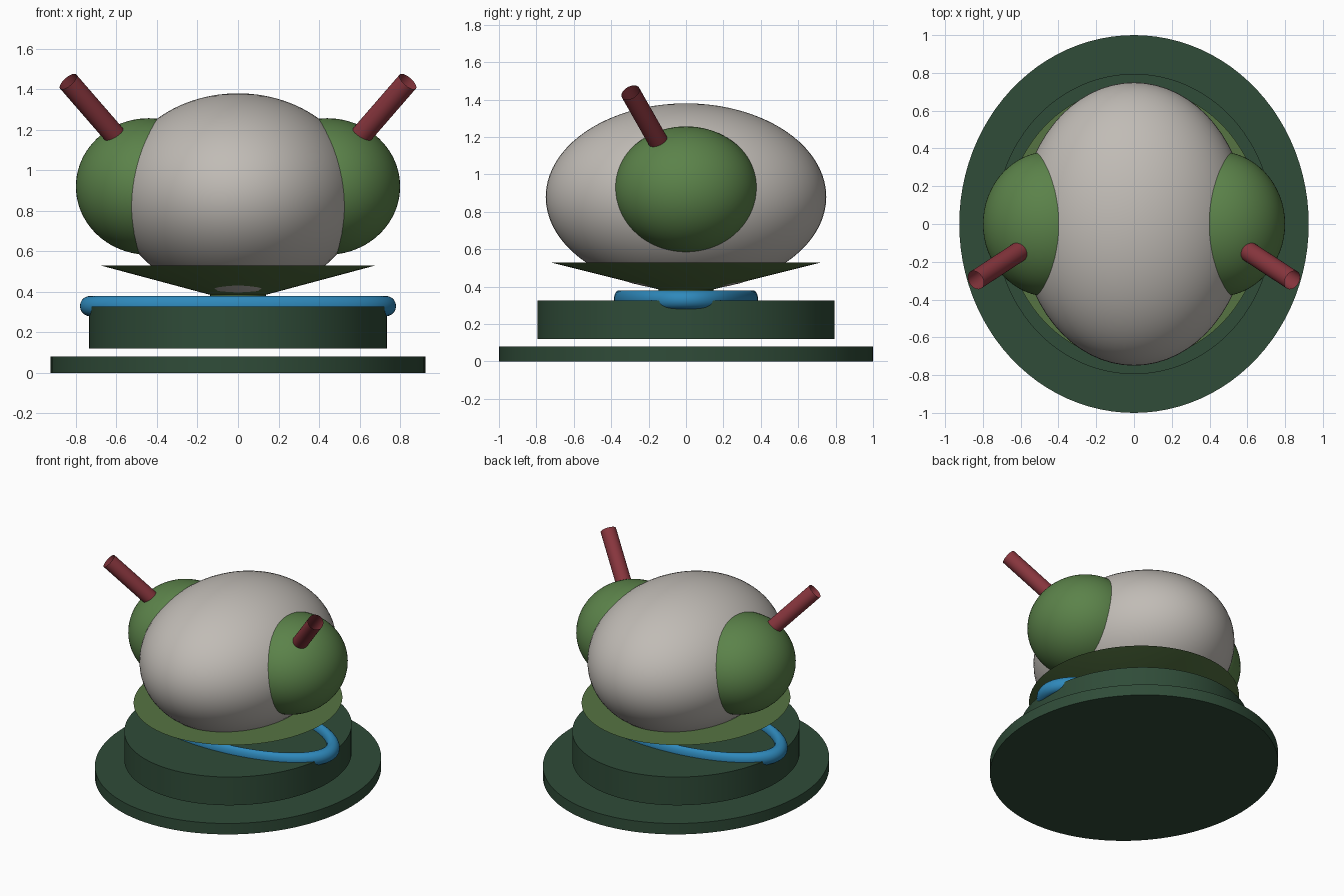
import bpy
import math
from mathutils import Vector

if "Cube" in bpy.data.objects:
    bpy.data.objects.remove(bpy.data.objects["Cube"])


def material(name, rgb):
    m = bpy.data.materials.new(name)
    m.diffuse_color = (*rgb, 1)
    m.use_nodes = True
    m.node_tree.nodes["Principled BSDF"].inputs["Base Color"].default_value = m.diffuse_color
    return m


DARK_GREEN = material("dark green", (0.029, 0.072, 0.040))
OLIVE = material("olive green", (0.092, 0.175, 0.055))
LEAF = material("leaf green", (0.105, 0.225, 0.068))
GREY = material("warm grey", (0.53, 0.50, 0.465))
BLUE = material("blue", (0.028, 0.25, 0.50))
RED = material("dark red", (0.25, 0.037, 0.048))


def finish(name, mat):
    ob = bpy.context.object
    ob.name = name
    ob.data.materials.append(mat)
    bpy.ops.object.transform_apply(location=False, rotation=False, scale=True)
    bpy.ops.object.shade_smooth_by_angle(angle=math.radians(35))
    return ob


def disc(name, mat, rx, ry, z0, z1, bottom=1.0):
    """Elliptical cylinder or cone; bottom is the lower radius as a fraction."""
    bpy.ops.mesh.primitive_cone_add(vertices=96, radius1=bottom, radius2=1,
                                    depth=z1 - z0, location=(0, 0, (z0 + z1) / 2))
    bpy.context.object.scale = (rx, ry, 1)
    return finish(name, mat)


def ellipsoid(name, mat, loc, radii):
    bpy.ops.mesh.primitive_uv_sphere_add(segments=64, ring_count=40, radius=1, location=loc)
    bpy.context.object.scale = radii
    return finish(name, mat)


# stacked base, floating tier and flared dish on a short stem
disc("base_plate", DARK_GREEN, 0.925, 1.0, 0.0, 0.08)
disc("base_tier", DARK_GREEN, 0.735, 0.795, 0.12, 0.327)
disc("stem", OLIVE, 0.137, 0.148, 0.32, 0.39)
disc("dish", OLIVE, 0.677, 0.725, 0.385, 0.53, bottom=0.2)

# flattened oval ring half sunk into the tier
bpy.ops.mesh.primitive_torus_add(major_radius=0.73, minor_radius=0.05, major_segments=96,
                                 minor_segments=20, location=(0, 0, 0.33))
bpy.context.object.scale = (1, 0.494, 1)
finish("oval_ring", BLUE)

# main body
ellipsoid("body", GREY, (0, 0, 0.88), (0.603, 0.75, 0.5))

# side pods with open tubes
for side, s in (("left", -1), ("right", 1)):
    ellipsoid(side + "_pod", LEAF, (s * 0.44, 0, 0.92), (0.36, 0.386, 0.337))
    a = Vector((s * 0.575, -0.125, 1.135))
    b = Vector((s * 0.838, -0.297, 1.438))
    bpy.ops.mesh.primitive_cylinder_add(vertices=32, radius=0.053, depth=(b - a).length,
                                        location=(a + b) / 2, end_fill_type='NOTHING',
                                        rotation=(b - a).to_track_quat('Z', 'Y').to_euler())
    finish(side + "_tube", RED)
